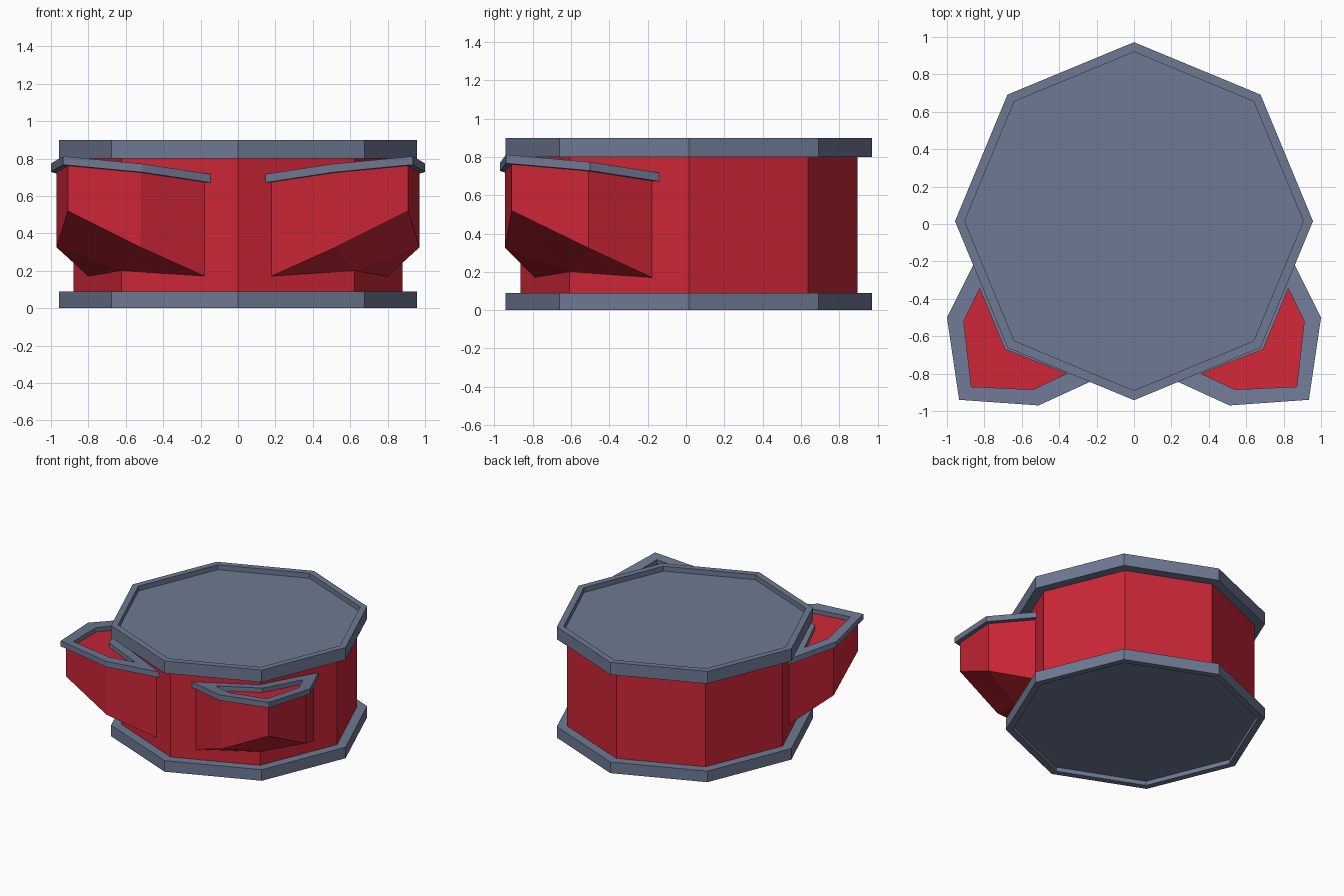
import bpy, bmesh, math
from mathutils import Vector

if "Cube" in bpy.data.objects:
    bpy.data.objects.remove(bpy.data.objects["Cube"])

CY = 0.015  # drum axis in y


def material(name, rgb):
    m = bpy.data.materials.new(name)
    m.diffuse_color = (*rgb, 1)
    m.use_nodes = True
    m.node_tree.nodes["Principled BSDF"].inputs["Base Color"].default_value = m.diffuse_color
    return m


RED = material("red", (0.60, 0.019, 0.038))
SLATE = material("slate grey", (0.156, 0.19, 0.29))


def finish(bm, name, mat):
    bmesh.ops.recalc_face_normals(bm, faces=bm.faces[:])
    me = bpy.data.meshes.new(name)
    bm.to_mesh(me)
    bm.free()
    me.materials.append(mat)
    ob = bpy.data.objects.new(name, me)
    bpy.context.collection.objects.link(ob)
    return ob


def lathe(name, profile, mat, cap=True):
    """Octagonal turning of (radius, z) points, capped at both ends."""
    bm = bmesh.new()
    rings = [[bm.verts.new((r * math.cos(i * math.pi / 4),
                            CY + r * math.sin(i * math.pi / 4), z))
              for i in range(8)] for r, z in profile]
    for a, b in zip(rings, rings[1:]):
        for i in range(8):
            j = (i + 1) % 8
            bm.faces.new((a[i], a[j], b[j], b[i]))
    bm.faces.new(rings[0])
    bm.faces.new(rings[-1])
    return finish(bm, name, mat)


# Drum body with a recessed plate at top and bottom
lathe("drum_body", [(0.88, 0.05), (0.88, 0.85)], RED)
lathe("base_rim", [(0.905, 0.035), (0.905, 0.0), (0.957, 0.0), (0.957, 0.09), (0.87, 0.09)], SLATE)
lathe("top_rim", [(0.87, 0.80), (0.957, 0.80), (0.957, 0.90), (0.905, 0.90), (0.905, 0.86)], SLATE)


def rim_z(x, y):
    """Sloping plane of the pocket rim, higher away from the drum."""
    s = (x - y) / math.sqrt(2)
    return 0.715 + 0.146 * (s - 0.66)


# Pocket outlines, running round from the front to the side, then the drum corner
outer = [(0.14, -0.80), (0.51, -0.97), (0.935, -0.94), (1.0, -0.50), (0.82, -0.14), (0.62, -0.607)]
inner = [(0.36, -0.80), (0.54, -0.885), (0.87, -0.87), (0.91, -0.52), (0.825, -0.345), (0.69, -0.67)]
wall = [(0.175, -0.79), (0.52, -0.945), (0.91, -0.91), (0.97, -0.51), (0.80, -0.175), (0.62, -0.607)]
wall_bottom = [0.17, 0.325, 0.52, 0.325, 0.17, 0.20]


def pocket(sx, side):
    # Pocket body: sloped floor near the rim, faceted underside
    bm = bmesh.new()
    top = [bm.verts.new((sx * x, y, rim_z(x, y) - 0.035)) for x, y in wall]
    low = [bm.verts.new((sx * x, y, z)) for (x, y), z in zip(wall, wall_bottom)]
    for i in range(6):
        j = (i + 1) % 6
        bm.faces.new((low[i], low[j], top[j], top[i]))
    for ring in (top, low):
        for i in range(4):
            bm.faces.new((ring[5], ring[i], ring[i + 1]))
    finish(bm, side + "_pocket", RED)

    # Closed rim around the pocket opening
    bm = bmesh.new()
    loops = [[bm.verts.new((sx * x, y, rim_z(x, y) + dz)) for x, y in pts]
             for pts, dz in ((outer, -0.045), (outer, 0), (inner, 0), (inner, -0.045))]
    for k in range(4):
        a, b = loops[k], loops[(k + 1) % 4]
        for i in range(6):
            j = (i + 1) % 6
            bm.faces.new((a[i], a[j], b[j], b[i]))
    finish(bm, side + "_pocket_rim", SLATE)


pocket(1, "right")
pocket(-1, "left")
